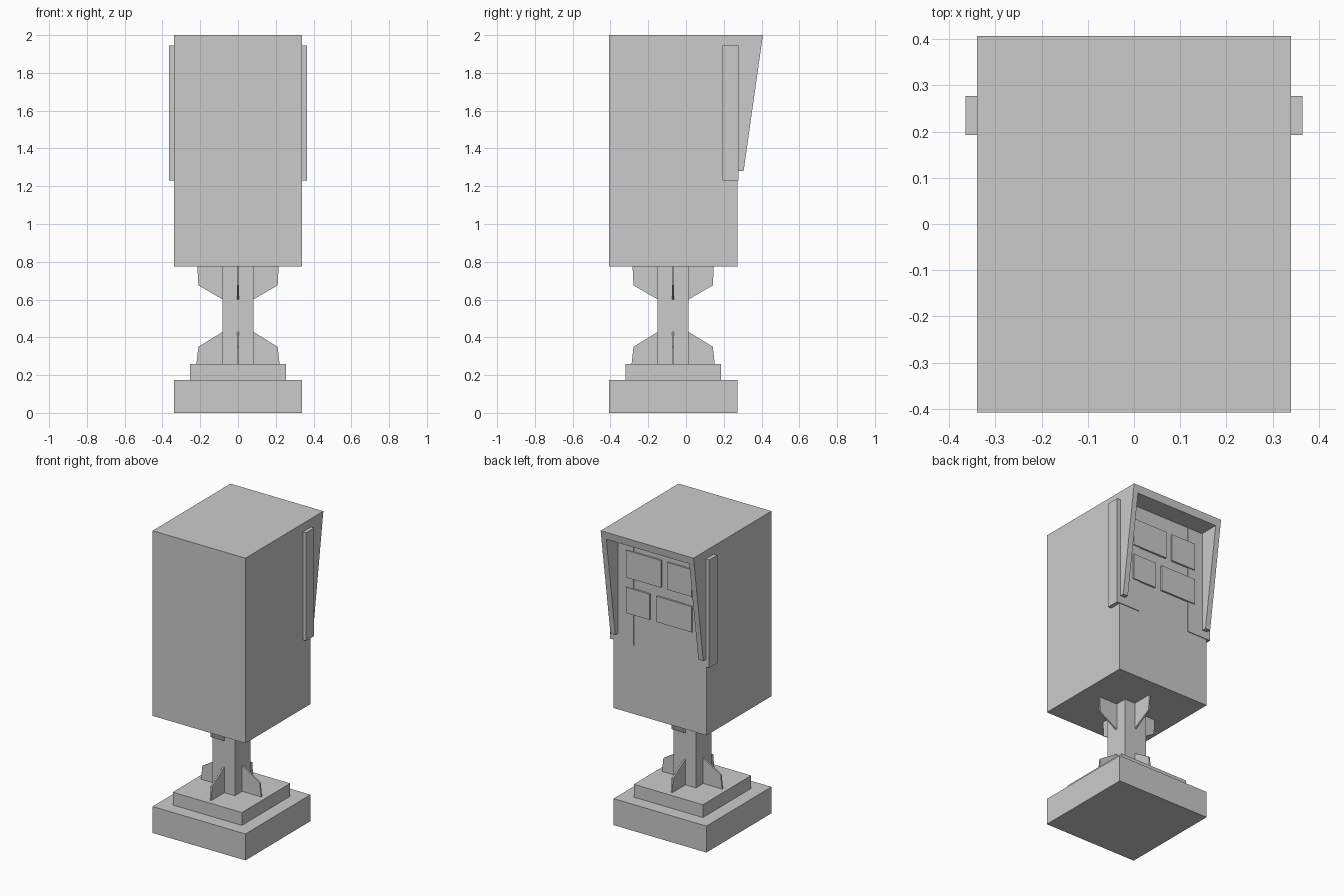
import bpy, bmesh
from math import pi
from mathutils import Matrix, Vector

if "Cube" in bpy.data.objects:
    bpy.data.objects.remove(bpy.data.objects["Cube"])

CY = -0.068  # y of the pedestal axis


def finish(name, bm):
    bmesh.ops.recalc_face_normals(bm, faces=bm.faces)
    me = bpy.data.meshes.new(name)
    bm.to_mesh(me)
    bm.free()
    ob = bpy.data.objects.new(name, me)
    bpy.context.collection.objects.link(ob)
    return ob


def box(name, x, y, z):
    bm = bmesh.new()
    size = [b - a for a, b in (x, y, z)]
    mid = [(a + b) / 2 for a, b in (x, y, z)]
    bmesh.ops.create_cube(bm, size=1, matrix=Matrix.Translation(mid) @ Matrix.Diagonal((*size, 1)))
    return finish(name, bm)


def prism(name, pts, x0, x1, matrix=Matrix()):
    """Extrude a (y, z) profile from x0 to x1."""
    bm = bmesh.new()
    face = bm.faces.new([bm.verts.new((x0, y, z)) for y, z in pts])
    ext = bmesh.ops.extrude_face_region(bm, geom=[face])
    verts = [v for v in ext["geom"] if isinstance(v, bmesh.types.BMVert)]
    bmesh.ops.translate(bm, verts=verts, vec=(x1 - x0, 0, 0))
    bmesh.ops.transform(bm, matrix=matrix, verts=bm.verts)
    return finish(name, bm)


def square(name, half, z0, z1):
    return box(name, (-half, half), (CY - half, CY + half), (z0, z1))


# Stepped base, post and cabinet
square("base", 0.34, 0, 0.175)
square("base_plate", 0.253, 0.175, 0.26)
square("post", 0.082, 0.26, 0.775)
square("cabinet", 0.34, 0.775, 2.0)

# Gusset fins on all four post faces, bottom and top
lower = [(0.08, 0.26), (0.22, 0.26), (0.21, 0.35), (0.08, 0.43)]
upper = [(0.08, 0.775), (0.215, 0.775), (0.21, 0.675), (0.08, 0.6)]
for i in range(4):
    turn = Matrix.Translation((0, CY, 0)) @ Matrix.Rotation(i * pi / 2, 4, "Z")
    prism(f"lower_fin_{i}", lower, -0.005, 0.005, turn)
    prism(f"upper_fin_{i}", upper, -0.005, 0.005, turn)

# Hood: sloped side cheeks and a top slab
BACK = 0.272
cheek = [(BACK, 2.0), (0.407, 2.0), (0.305, 1.28), (BACK, 1.28)]
top = [(BACK, 2.0), (0.407, 2.0), (0.40, 1.95), (BACK, 1.95)]
for side, s in (("left", -1), ("right", 1)):
    prism(f"hood_cheek_{side}", cheek, s * 0.304, s * 0.34)
    # Wrap-around side bracket
    box(f"side_bracket_{side}", sorted((s * 0.19, s * 0.364)), (0.193, 0.277), (1.23, 1.945))
prism("hood_top", top, -0.304, 0.304)

# Four raised panels under the hood
for i, (x0, x1, z0, z1) in enumerate([
    (-0.015, 0.24, 1.67, 1.85), (-0.24, -0.06, 1.67, 1.85),
    (0.07, 0.24, 1.435, 1.605), (-0.24, 0.02, 1.435, 1.605),
]):
    box(f"display_panel_{i}", (x0, x1), (0.26, 0.284), (z0, z1))
